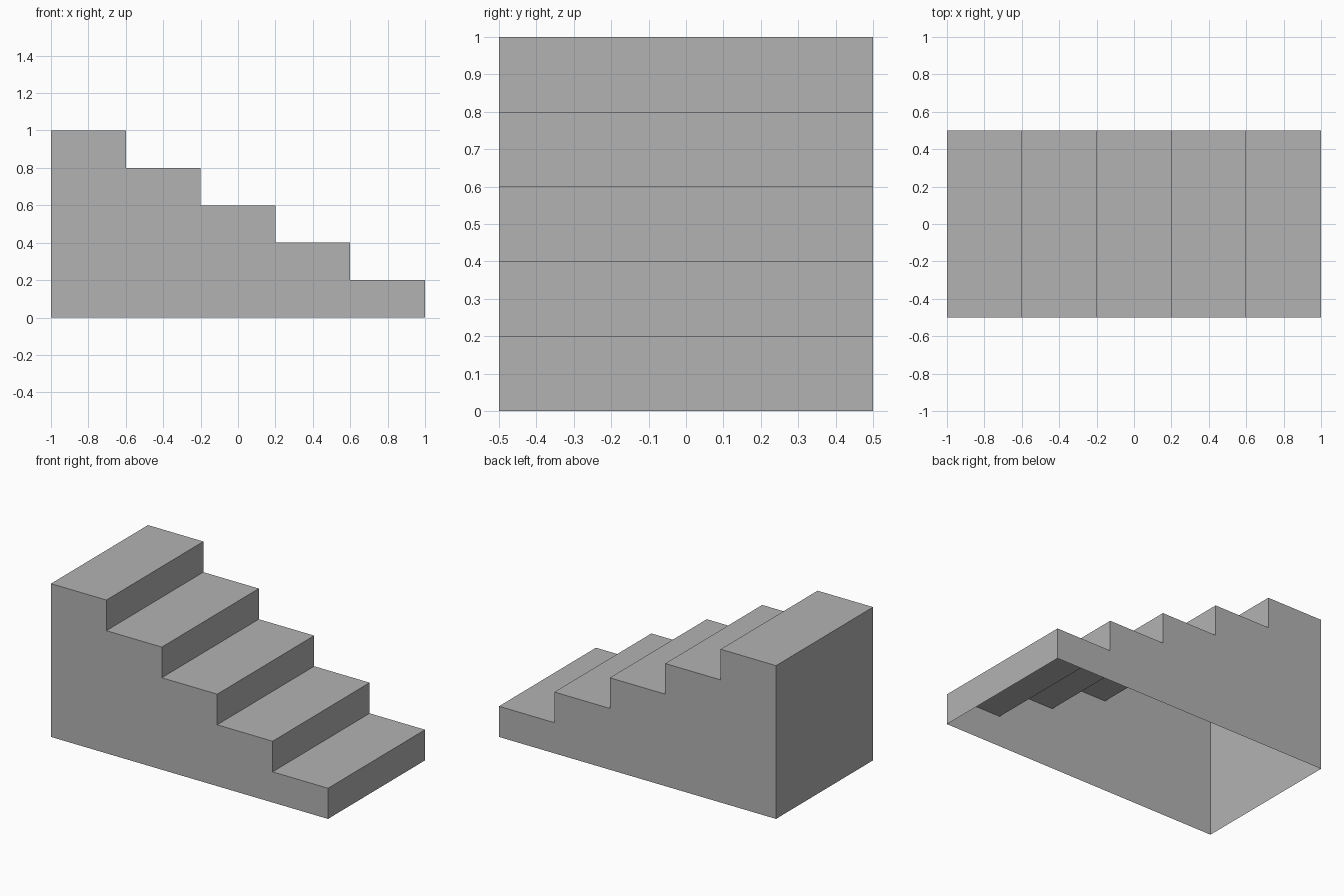
import bpy
import bmesh

cube = bpy.data.objects.get("Cube")
if cube:
    bpy.data.objects.remove(cube, do_unlink=True)

STEPS = 5
RUN, RISE, HALF_WIDTH = 0.4, 0.2, 0.5

# Plain grey material
grey = bpy.data.materials.new("plain_grey")
grey.use_nodes = True
colour = (0.45, 0.45, 0.45, 1)
grey.diffuse_color = colour
grey.node_tree.nodes["Principled BSDF"].inputs["Base Color"].default_value = colour

# Stepped side profile, from the foot of the low end up to the tall end
profile = [(1, 0)]
for i in range(STEPS):
    z = RISE * (i + 1)
    profile += [(1 - RUN * i, z), (1 - RUN * (i + 1), z)]
profile.append((-1, 0))

bm = bmesh.new()
front = [bm.verts.new((x, -HALF_WIDTH, z)) for x, z in profile]
back = [bm.verts.new((x, HALF_WIDTH, z)) for x, z in profile]

# Stepped side walls
bm.faces.new(front[::-1])
bm.faces.new(back)

# Risers, treads and tall end wall; the underside stays open
for i in range(len(profile) - 1):
    bm.faces.new((front[i], front[i + 1], back[i + 1], back[i]))

# Point every face outwards
bm.normal_update()
for face in bm.faces:
    n, c = face.normal, face.calc_center_median()
    wrong = n.z < -0.5 or (abs(n.y) > 0.5 and n.y * c.y < 0)
    wrong = wrong or (abs(n.x) > 0.5 and (n.x > 0) == (c.x < -0.99))
    if wrong:
        face.normal_flip()

mesh = bpy.data.meshes.new("staircase")
bm.to_mesh(mesh)
bm.free()
mesh.materials.append(grey)
staircase = bpy.data.objects.new("staircase", mesh)
bpy.context.collection.objects.link(staircase)
